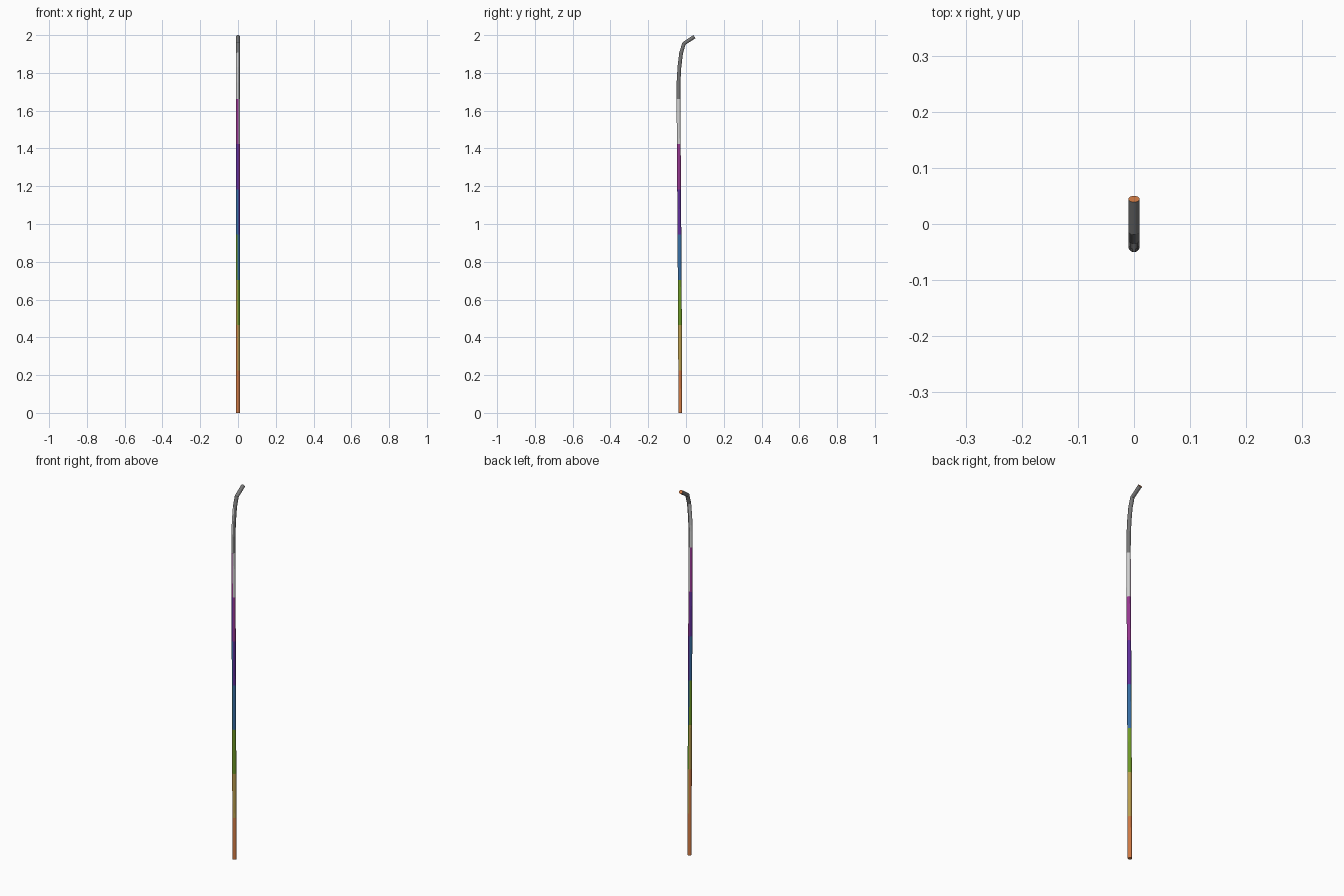
import bpy, bmesh, math
from mathutils import Vector

if "Cube" in bpy.data.objects:
    bpy.data.objects.remove(bpy.data.objects["Cube"])

SIDES, R, STEP, DROP = 12, 0.0103, 0.2395, 0.014

# flat colours, from the bottom band to the tip
PALETTE = [
    ("orange", (0.65, 0.20, 0.06)), ("yellow_ochre", (0.52, 0.36, 0.08)),
    ("green", (0.16, 0.33, 0.02)), ("blue", (0.04, 0.16, 0.38)),
    ("violet", (0.12, 0.03, 0.34)), ("magenta", (0.32, 0.04, 0.29)),
    ("light_grey", (0.65, 0.65, 0.65)), ("dark_grey", (0.19, 0.19, 0.19)),
]

# centre line (y, z): straight shaft with a slight lean, then the bent neck
path = [(-0.030 - 0.010 * (k / 7) ** 1.3, max(0, STEP * k - DROP)) for k in range(8)]
path += [(-0.0395, 1.75), (-0.035, 1.83), (-0.026, 1.905),
         (-0.011, 1.955), (0.0445, 1.992)]
pts = [Vector((0, y, z)) for y, z in path]

bm = bmesh.new()
rings = []
for i, p in enumerate(pts):
    d_in = (p - pts[i - 1]).normalized() if i else Vector((0, 0, 1))
    d_out = (pts[i + 1] - p).normalized() if i < len(pts) - 1 else d_in
    t = (d_in + d_out).normalized()
    n = Vector((0, t.z, -t.y))          # across the tube, in the bend plane
    ring = []
    for s in range(SIDES):
        a = math.tau * (s + 0.5) / SIDES
        ring.append(bm.verts.new(p + R * (Vector((1, 0, 0)) * math.cos(a) + n * math.sin(a))))
    rings.append(ring)

# tube walls: bands by height, shifted one step up on the left-hand side
for i in range(len(rings) - 1):
    mid = (path[i][1] + path[i + 1][1]) / 2
    band = int((mid + DROP) / STEP)
    first = -100 if band <= 3 else -70   # the seam twists slightly with height
    for s in range(SIDES):
        j = (s + 1) % SIDES
        f = bm.faces.new((rings[i][s], rings[i][j], rings[i + 1][j], rings[i + 1][s]))
        angle = (360 * (s + 1) / SIDES + 180) % 360 - 180
        shifted = not (first < angle < 100)
        f.material_index = max(0, min(7, band - (1 if shifted else 0)))

# end caps
bm.faces.new(rings[0][::-1]).material_index = 0
bm.faces.new(rings[-1]).material_index = 0
bmesh.ops.recalc_face_normals(bm, faces=bm.faces[:])

mesh = bpy.data.meshes.new("bent_tube")
bm.to_mesh(mesh)
bm.free()
for name, c in PALETTE:
    m = bpy.data.materials.new(name)
    m.diffuse_color = (*c, 1)
    m.use_nodes = True
    m.node_tree.nodes["Principled BSDF"].inputs["Base Color"].default_value = m.diffuse_color
    mesh.materials.append(m)
tube = bpy.data.objects.new("bent_tube", mesh)
bpy.context.collection.objects.link(tube)
